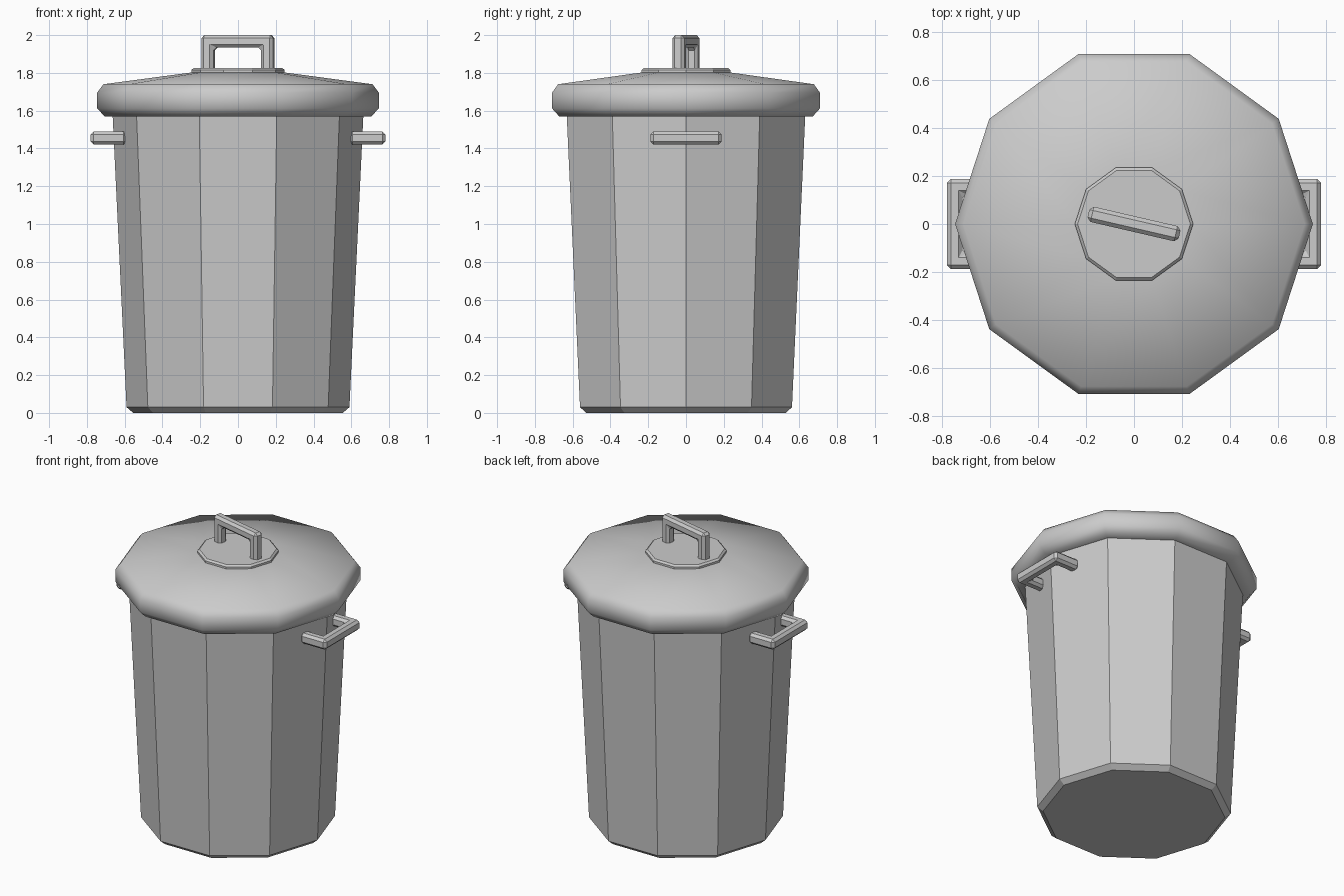
import bpy, bmesh, math
from mathutils import Matrix

if "Cube" in bpy.data.objects:
    bpy.data.objects.remove(bpy.data.objects["Cube"])

SIDES = 10


def make_object(name, bm):
    bmesh.ops.recalc_face_normals(bm, faces=bm.faces)
    mesh = bpy.data.meshes.new(name)
    bm.to_mesh(mesh)
    bm.free()
    obj = bpy.data.objects.new(name, mesh)
    bpy.context.collection.objects.link(obj)
    return obj


def lathe(name, profile):
    """Turn a (radius, z) profile into a closed ten-sided solid."""
    bm = bmesh.new()
    rings = []
    for r, z in profile:
        rings.append([bm.verts.new((r * math.cos(2 * math.pi * i / SIDES),
                                    r * math.sin(2 * math.pi * i / SIDES), z))
                      for i in range(SIDES)])
    for a, b in zip(rings, rings[1:]):
        for i in range(SIDES):
            j = (i + 1) % SIDES
            bm.faces.new((a[i], a[j], b[j], b[i]))
    bm.faces.new(rings[0])
    bm.faces.new(rings[-1])
    return make_object(name, bm)


def u_handle(name, half, reach, thick, depth, matrix):
    """U outline in local XY (open end at y=0), extruded along Z, edges chamfered."""
    h, t = half, thick
    outline = [(-h, 0), (-h, reach), (h, reach), (h, 0),
               (h - t, 0), (h - t, reach - t), (t - h, reach - t), (t - h, 0)]
    bm = bmesh.new()
    face = bm.faces.new([bm.verts.new((x, y, -depth / 2)) for x, y in outline])
    ext = bmesh.ops.extrude_face_region(bm, geom=[face])
    moved = [v for v in ext["geom"] if isinstance(v, bmesh.types.BMVert)]
    bmesh.ops.translate(bm, verts=moved, vec=(0, 0, depth))
    obj = make_object(name, bm)
    obj.matrix_world = matrix
    bevel = obj.modifiers.new("chamfer", "BEVEL")
    bevel.width = 0.016
    bevel.segments = 1
    return obj


# Tapered bin body with chamfered foot
lathe("bin_body", [(0.555, 0), (0.59, 0.03), (0.665, 1.60)])

# Domed lid with overhanging rim
lid = lathe("lid", [(0.63, 1.57), (0.706, 1.57), (0.746, 1.612), (0.746, 1.695),
                    (0.712, 1.74), (0.24, 1.803)])
bpy.context.view_layer.objects.active = lid
lid.select_set(True)
bpy.ops.object.shade_smooth_by_angle(angle=math.radians(60))
lid.select_set(False)

# Plate under the lid handle
lathe("handle_plate", [(0.247, 1.79), (0.247, 1.815), (0.235, 1.826)])

# Lid handle, turned slightly
u_handle("lid_handle", 0.195, 0.19, 0.065, 0.065,
         Matrix.Translation((0, 0, 1.81)) @ Matrix.Rotation(math.radians(-13), 4, "Z")
         @ Matrix.Rotation(math.pi / 2, 4, "X"))

# Side handles
for name, turn in (("right_handle", -90), ("left_handle", 90)):
    u_handle(name, 0.188, 0.19, 0.065, 0.07,
             Matrix.Rotation(math.radians(turn), 4, "Z")
             @ Matrix.Translation((0, 0.59, 1.455)))
